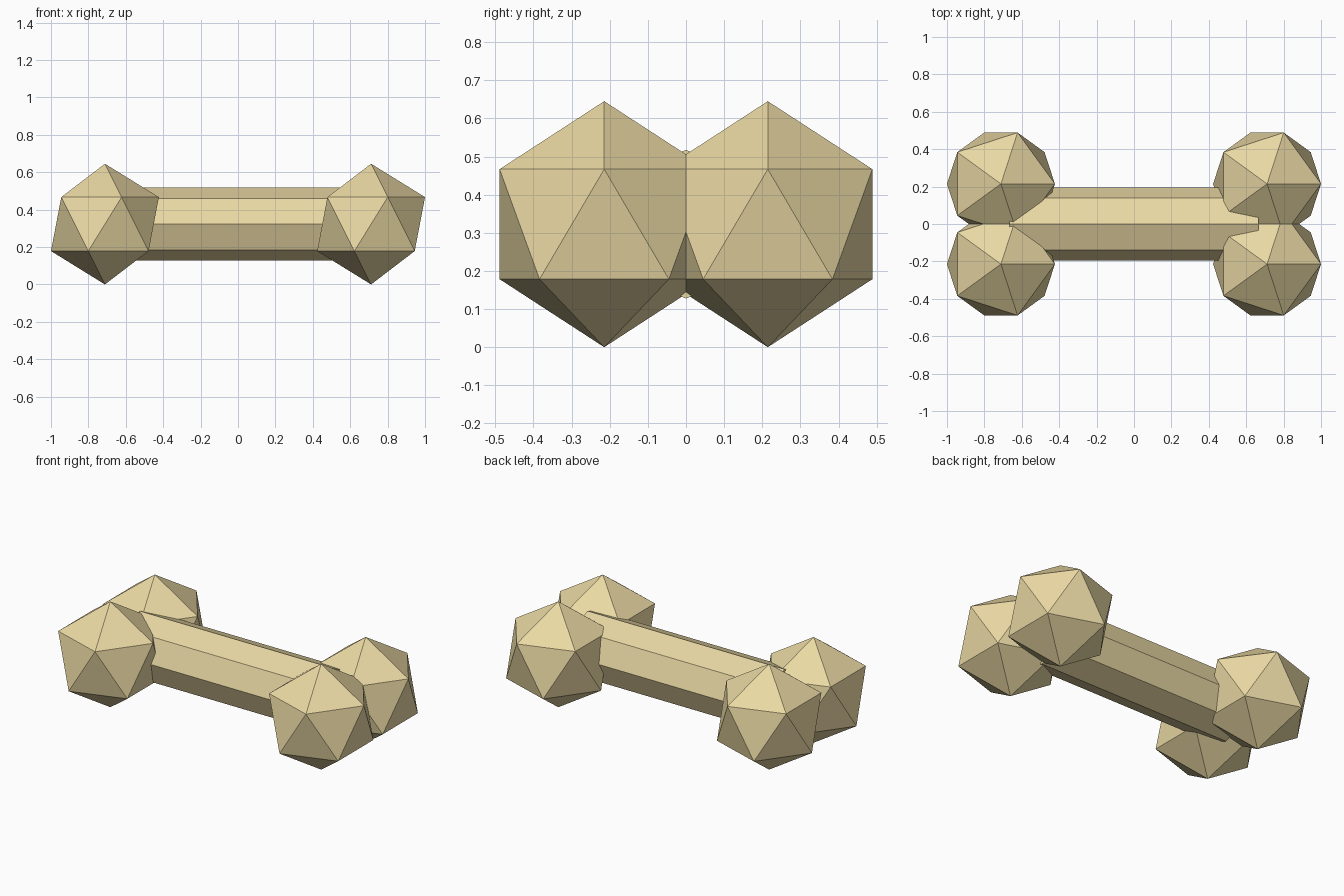
import bpy
from math import radians

if "Cube" in bpy.data.objects:
    bpy.data.objects.remove(bpy.data.objects["Cube"])

R = 0.3225                 # knob radius, also the height of the bone's axis
KNOB_X, KNOB_Y = 0.7115, 0.2145
SHAFT_R, SHAFT_LEN = 0.195, 1.33

bone = bpy.data.materials.new("bone")
bone.diffuse_color = (0.82, 0.69, 0.37, 1)
bone.use_nodes = True
bone.node_tree.nodes["Principled BSDF"].inputs["Base Color"].default_value = bone.diffuse_color


def finish(name):
    ob = bpy.context.object
    ob.name = name
    ob.data.materials.append(bone)


# Octagonal shaft along x
bpy.ops.mesh.primitive_cylinder_add(vertices=8, radius=SHAFT_R, depth=SHAFT_LEN,
                                    location=(0, 0, R), rotation=(0, radians(90), 0))
finish("shaft")

# Four faceted knobs, two at each end, all turned the same way
for sx, end in ((-1, "left"), (1, "right")):
    for sy, side in ((-1, "front"), (1, "back")):
        bpy.ops.mesh.primitive_ico_sphere_add(subdivisions=1, radius=R,
                                              location=(sx * KNOB_X, sy * KNOB_Y, R))
        finish(f"knob_{end}_{side}")
